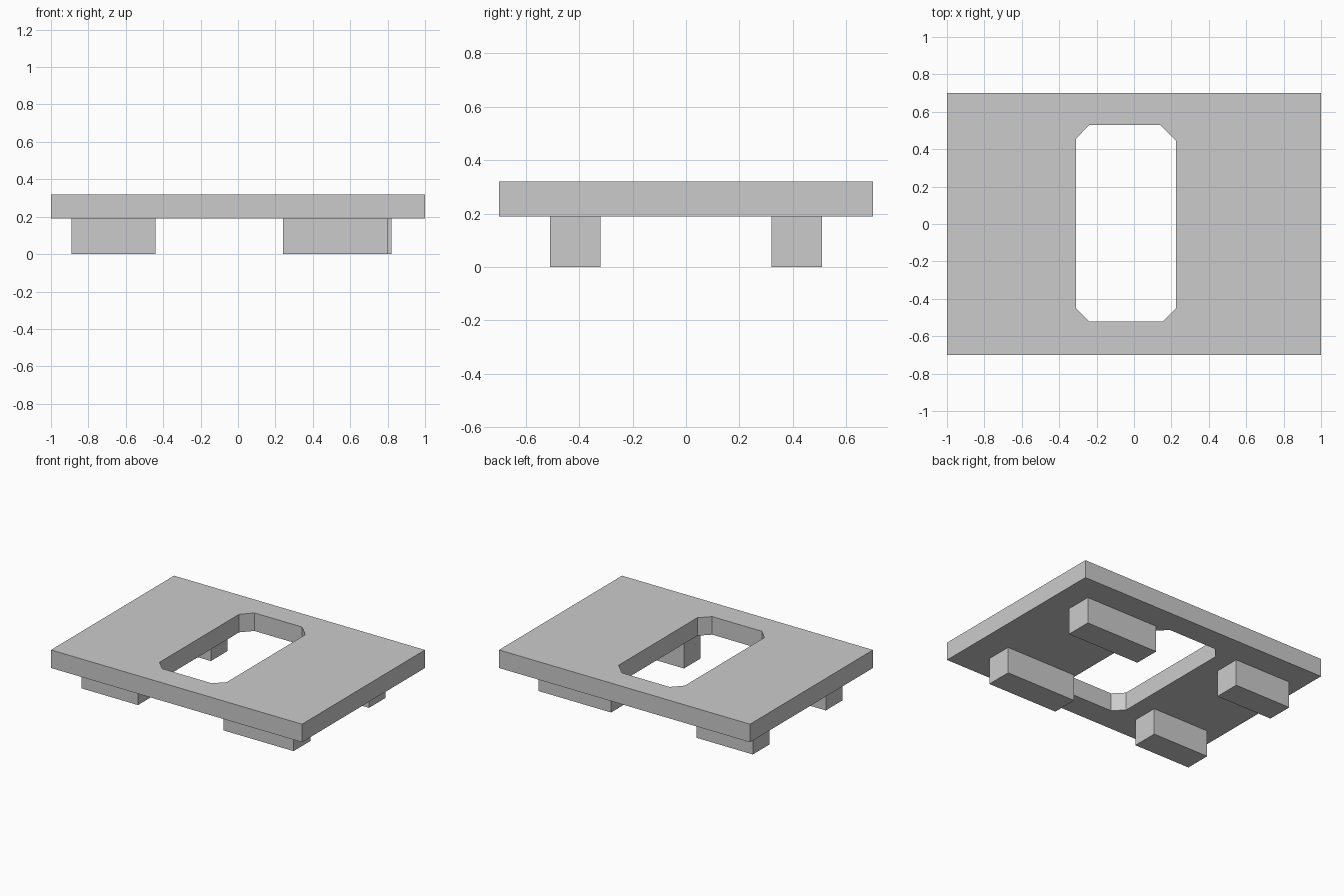
import bpy
import bmesh

cube = bpy.data.objects.get("Cube")
if cube:
    bpy.data.objects.remove(cube, do_unlink=True)

# One plain grey for everything
grey = bpy.data.materials.new("light_grey")
grey.use_nodes = True
colour = (0.6, 0.6, 0.6, 1)
grey.diffuse_color = colour
grey.node_tree.nodes["Principled BSDF"].inputs["Base Color"].default_value = colour

TOP, UNDER = 0.32, 0.19


def prism(name, loops, z0, z1):
    """Extrude an outline, with optional holes, from z0 to z1."""
    bm = bmesh.new()
    edges = []
    for loop in loops:
        verts = [bm.verts.new((x, y, z0)) for x, y in loop]
        edges += [bm.edges.new((a, b)) for a, b in zip(verts, verts[1:] + verts[:1])]
    bmesh.ops.triangle_fill(bm, edges=edges, use_beauty=True)
    result = bmesh.ops.extrude_face_region(bm, geom=bm.faces[:], use_keep_orig=True)
    moved = [g for g in result["geom"] if isinstance(g, bmesh.types.BMVert)]
    bmesh.ops.translate(bm, verts=moved, vec=(0, 0, z1 - z0))
    bmesh.ops.recalc_face_normals(bm, faces=bm.faces[:])
    bmesh.ops.dissolve_limit(bm, angle_limit=0.01, verts=bm.verts[:], edges=bm.edges[:])
    mesh = bpy.data.meshes.new(name)
    bm.to_mesh(mesh)
    bm.free()
    mesh.materials.append(grey)
    obj = bpy.data.objects.new(name, mesh)
    bpy.context.collection.objects.link(obj)
    return obj


def rectangle(x0, x1, y0, y1):
    return [(x0, y0), (x1, y0), (x1, y1), (x0, y1)]


# Slab with an off-centre opening that has cut corners
opening = [(-0.24, -0.52), (0.155, -0.52), (0.225, -0.45), (0.225, 0.445),
           (0.14, 0.53), (-0.24, 0.53), (-0.31, 0.455), (-0.31, -0.45)]
prism("slab", [rectangle(-1, 1, -0.7, 0.7), opening], UNDER, TOP)

# Four block feet, the left pair longer
for side, x0, x1_front, x1_back in (("right", -0.89, -0.44, -0.44),
                                    ("left", 0.24, 0.8, 0.82)):
    prism("front_" + side + "_foot", [rectangle(x0, x1_front, -0.51, -0.32)], 0, UNDER)
    prism("back_" + side + "_foot", [rectangle(x0, x1_back, 0.32, 0.51)], 0, UNDER)
